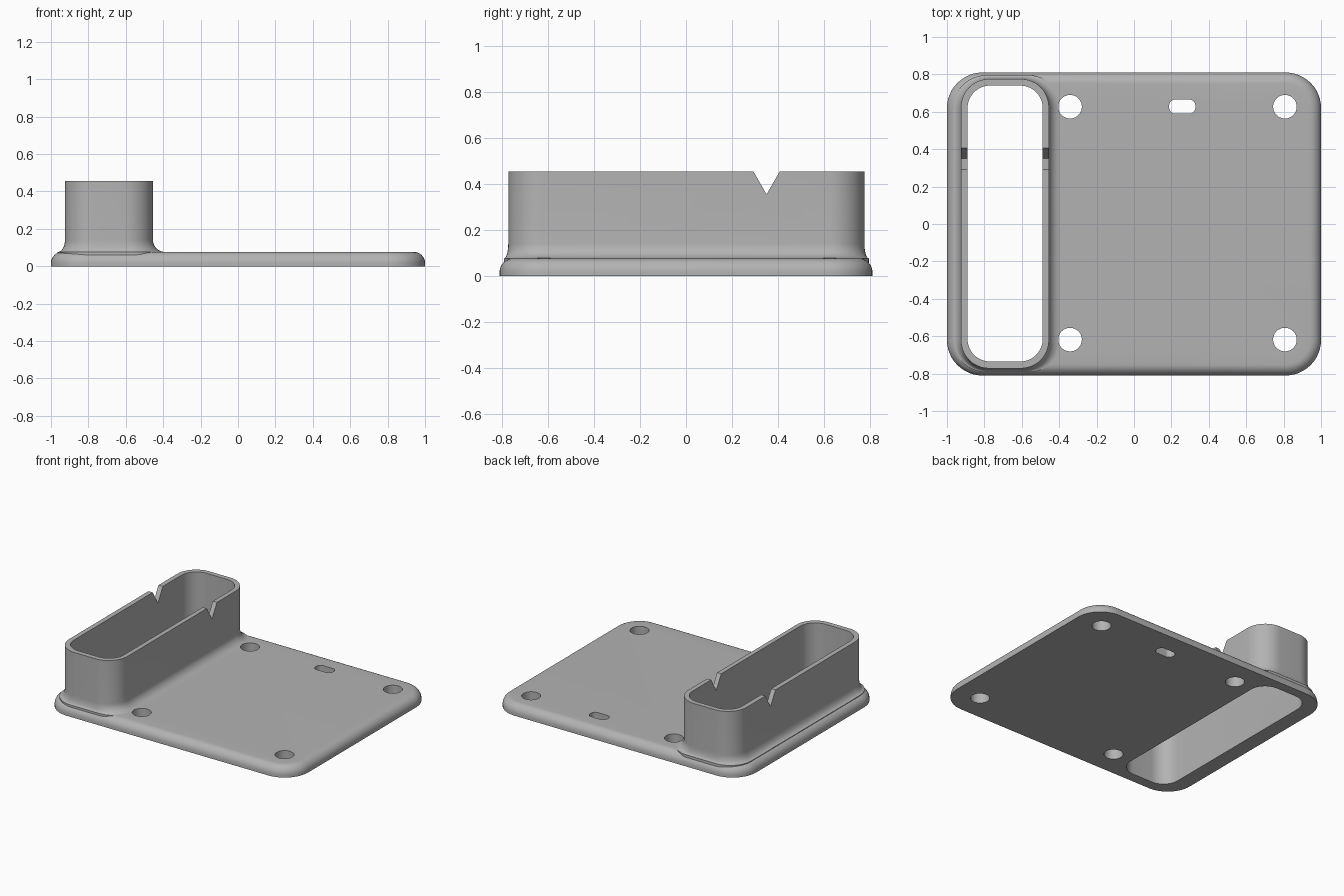
import bpy, bmesh, math

if "Cube" in bpy.data.objects:
    bpy.data.objects.remove(bpy.data.objects["Cube"])

grey = bpy.data.materials.new("plain grey")
grey.use_nodes = True
COLOR = (0.45, 0.45, 0.45, 1)
grey.diffuse_color = COLOR
grey.node_tree.nodes["Principled BSDF"].inputs["Base Color"].default_value = COLOR


def outline(x0, x1, y0, y1, r, steps=12):
    """Counter-clockwise rounded rectangle."""
    points = []
    corners = [(x1 - r, y1 - r), (x0 + r, y1 - r), (x0 + r, y0 + r), (x1 - r, y0 + r)]
    for quarter, (cx, cy) in enumerate(corners):
        for i in range(steps + 1):
            a = math.pi / 2 * (quarter + i / steps)
            points.append((cx + r * math.cos(a), cy + r * math.sin(a)))
    return points


def finish(name, bm):
    bmesh.ops.recalc_face_normals(bm, faces=bm.faces)
    mesh = bpy.data.meshes.new(name)
    bm.to_mesh(mesh)
    bm.free()
    obj = bpy.data.objects.new(name, mesh)
    bpy.context.collection.objects.link(obj)
    mesh.materials.append(grey)
    return obj


def loft(name, sections):
    """Closed solid through rounded rectangles given as (outline, z)."""
    bm = bmesh.new()
    rings = [[bm.verts.new((x, y, z)) for x, y in pts] for pts, z in sections]
    for low, high in zip(rings, rings[1:]):
        for i in range(len(low)):
            j = (i + 1) % len(low)
            bm.faces.new((low[i], low[j], high[j], high[i]))
    bm.faces.new(rings[0][::-1])
    bm.faces.new(rings[-1])
    return finish(name, bm)


def prism(name, z0, z1, *shape):
    pts = outline(*shape)
    return loft(name, [(pts, z0), (pts, z1)])


def combine(target, other, operation):
    mod = target.modifiers.new(operation.lower(), "BOOLEAN")
    mod.operation, mod.solver, mod.object = operation, "EXACT", other
    bpy.context.view_layer.objects.active = target
    bpy.ops.object.modifier_apply(modifier=mod.name)
    bpy.data.objects.remove(other)


# Base plate with a rounded upper rim
TOP, RIM = 0.077, 0.06
sections = [(outline(-1, 1, -0.81, 0.81, 0.19), 0)]
for i in range(9):
    a = math.pi / 2 * i / 8
    d = RIM * (1 - math.cos(a))
    sections.append((outline(-1 + d, 1 - d, -0.81 + d, 0.81 - d, 0.19 - d),
                     TOP - RIM + RIM * math.sin(a)))
base = loft("base_with_tray", sections)

# Tray wall flaring into the plate, with less flare along the plate's rim
FLARE = 0.065
sections = []
for i in range(9):
    a = math.pi / 2 * i / 8
    d = FLARE * (1 - math.sin(a))
    z = TOP - 0.0005 + FLARE * (1 - math.cos(a))
    pts = outline(-0.925 - 0.6 * d, -0.455 + d, -0.772 - 0.3 * d, 0.775 + 0.3 * d, 0.15 + 0.3 * d)
    if i == 0:
        sections.append((pts, 0.04))
    sections.append((pts, z))
sections.append((pts, 0.455))
combine(base, loft("tray_wall", sections), "UNION")

# Open tray interior
combine(base, prism("tray_opening", -0.1, 0.6, -0.89, -0.488, -0.735, 0.74, 0.12), "DIFFERENCE")

# Four round mounting holes and one slot
R = 0.063
for x in (-0.342, 0.807):
    for y in (-0.618, 0.627):
        hole = prism("hole", -0.1, 0.3, x - R, x + R, y - R, y + R, R - 0.0002)
        combine(base, hole, "DIFFERENCE")
combine(base, prism("slot", -0.1, 0.3, 0.188, 0.328, 0.59, 0.666, 0.033), "DIFFERENCE")

# V notch across both long walls
bm = bmesh.new()
ends = [[bm.verts.new((x, y, z)) for y, z in ((0.35, 0.355), (0.465, 0.555), (0.235, 0.555))]
        for x in (-1.1, -0.3)]
bm.faces.new(ends[0])
bm.faces.new(ends[1])
for i in range(3):
    j = (i + 1) % 3
    bm.faces.new((ends[0][i], ends[0][j], ends[1][j], ends[1][i]))
combine(base, finish("notch", bm), "DIFFERENCE")

# Smooth curves, crisp edges
base.select_set(True)
bpy.context.view_layer.objects.active = base
bpy.ops.object.shade_smooth_by_angle(angle=math.radians(30))
